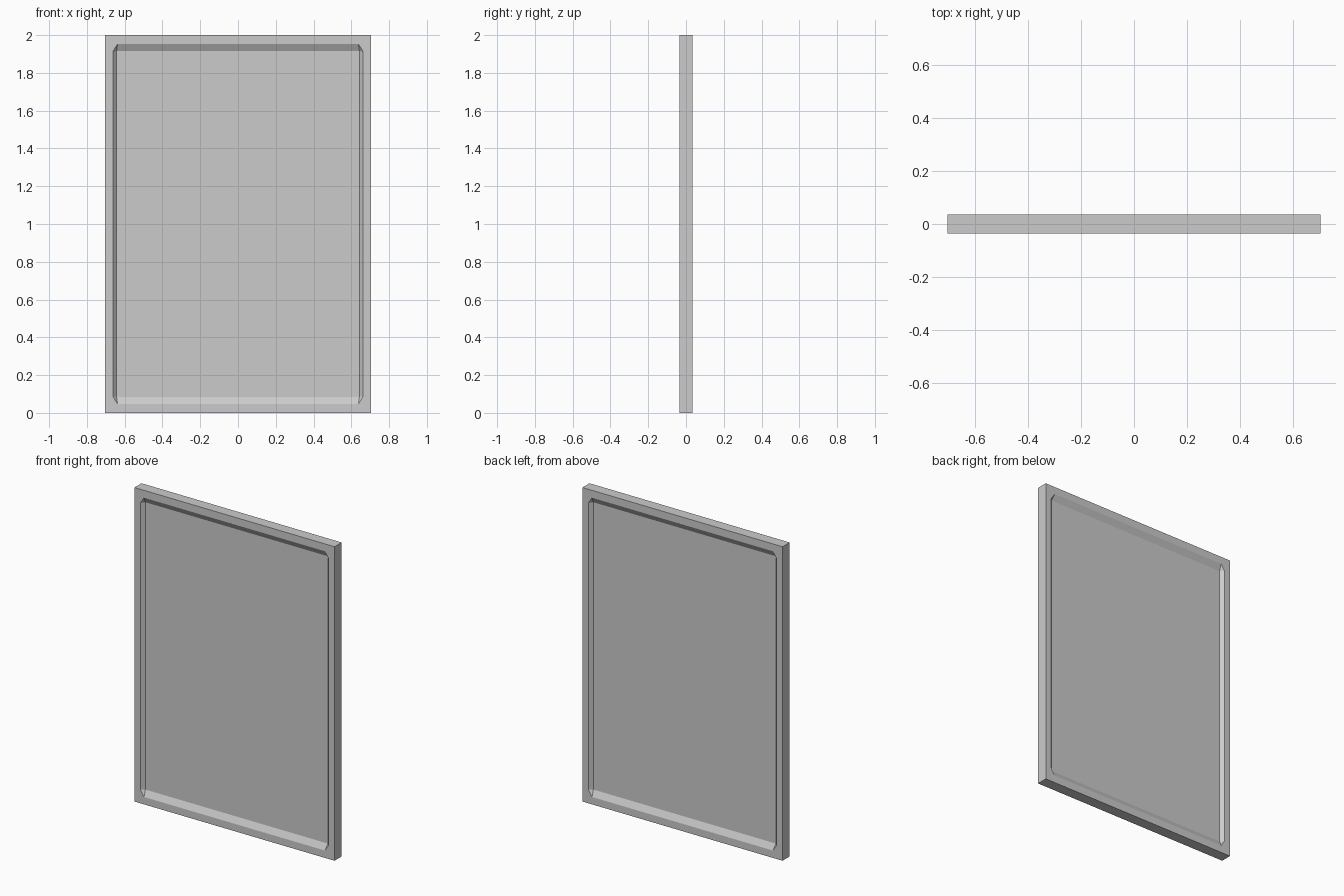
import bpy, bmesh

if "Cube" in bpy.data.objects:
    bpy.data.objects.remove(bpy.data.objects["Cube"])

HALF_W, HEIGHT, HALF_D = 0.705, 2.0, 0.0355
RECESS = 0.021                      # depth of the panel below the frame face
MID = HEIGHT / 2
CORNERS = [(-1, -1), (1, -1), (1, 1), (-1, 1)]


def ring(bm, hx, hz, y):
    """Four corner vertices of a rectangle centred on the slab."""
    return [bm.verts.new((sx * hx, y, MID + sz * hz)) for sx, sz in CORNERS]


def clipped_ring(bm, hx, hz, cx, cz, y):
    """Corner pairs of a rectangle with clipped corners, in loop order."""
    pairs = []
    for i, (sx, sz) in enumerate(CORNERS):
        on_side = bm.verts.new((sx * hx, y, MID + sz * (hz - cz)))
        on_end = bm.verts.new((sx * (hx - cx), y, MID + sz * hz))
        pairs.append((on_side, on_end) if i % 2 == 0 else (on_end, on_side))
    return pairs


def join(bm, rect, clipped):
    """Bridge a plain rectangle to a clipped one: a quad per side, a triangle per corner."""
    for i in range(4):
        j = (i + 1) % 4
        bm.faces.new((rect[i], rect[j], clipped[j][0], clipped[i][1]))
        bm.faces.new((rect[i], clipped[i][1], clipped[i][0]))


bm = bmesh.new()
rims = []
for side in (-1, 1):
    # Frame face, sloped moulding and recessed panel, front and back
    rim = ring(bm, HALF_W, MID, side * HALF_D)
    opening = clipped_ring(bm, 0.663, 0.953, 0.026, 0.04, side * HALF_D)
    panel = ring(bm, 0.643, 0.915, side * (HALF_D - RECESS))
    join(bm, rim, opening)
    join(bm, panel, opening)
    bm.faces.new(panel)
    rims.append(rim)

# Outer edges of the slab
for i in range(4):
    j = (i + 1) % 4
    bm.faces.new((rims[0][i], rims[0][j], rims[1][j], rims[1][i]))

bmesh.ops.recalc_face_normals(bm, faces=bm.faces)
mesh = bpy.data.meshes.new("framed_door_panel")
bm.to_mesh(mesh)
bm.free()
door = bpy.data.objects.new("framed_door_panel", mesh)
bpy.context.collection.objects.link(door)
